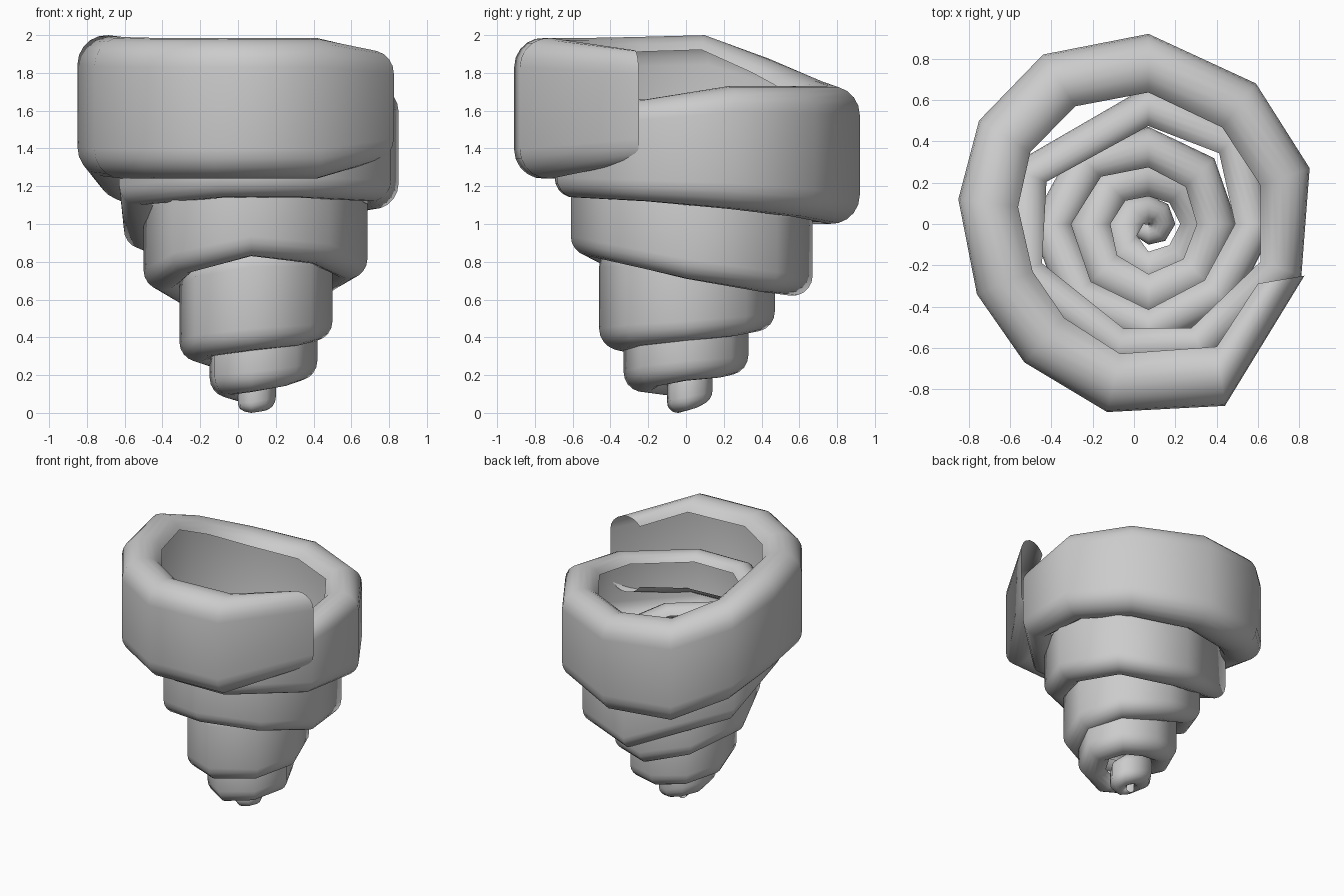
import bpy
import bmesh
from math import atan2, cos, sin, hypot, pi, radians
from mathutils import Vector

default_cube = bpy.data.objects.get("Cube")
if default_cube:
    bpy.data.objects.remove(default_cube, do_unlink=True)

AXIS = Vector((0.07, 0.0))

# Mouth whorl, from the open end inward: x, y, bottom, top
mouth_points = [
    (0.825, -0.25, 1.33, 1.92), (0.44, -0.88, 1.24, 1.985),
    (-0.13, -0.91, 1.24, 1.985), (-0.53, -0.67, 1.24, 1.985),
    (-0.76, -0.34, 1.24, 1.99), (-0.85, 0.12, 1.25, 2.0),
    (-0.75, 0.5, 1.13, 1.88), (-0.44, 0.82, 1.0, 1.76),
    (0.07, 0.92, 1.0, 1.73), (0.59, 0.68, 1.04, 1.73),
    (0.85, 0.27, 1.08, 1.73), (0.81, -0.25, 1.12, 1.66),
]

# Lower whorls: eighth turns since the last entry, radius, bottom, height
lower_keys = [
    (1.5, 0.74, 1.14, 0.5), (0.8, 0.715, 1.14, 0.5), (1.25, 0.745, 1.1, 0.5),
    (0.95, 0.73, 0.87, 0.5), (1.5, 0.67, 0.62, 0.5), (1, 0.68, 0.64, 0.5),
    (1, 0.615, 0.71, 0.5), (1, 0.58, 0.79, 0.5), (1, 0.61, 0.83, 0.5),
    (2, 0.57, 0.65, 0.5), (2, 0.47, 0.43, 0.48), (2, 0.43, 0.38, 0.5),
    (2, 0.46, 0.33, 0.56), (2, 0.38, 0.27, 0.5),
    (2, 0.33, 0.2, 0.42), (2, 0.35, 0.17, 0.36),
    (2, 0.33, 0.11, 0.34), (2, 0.22, 0.08, 0.28),
    (2, 0.14, 0.04, 0.24), (2, 0.13, 0.01, 0.22),
    (2, 0.1, 0.0, 0.2), (2, 0.07, 0.01, 0.18),
]

# Turn of the lips, in degrees, at the first sections of the open end
lip_twist = {0: 28, 1: -15}


def spiral_stations():
    """Angle, radius, bottom and height of each section along the coil."""
    stations = []
    for x, y, bottom, top in mouth_points:
        angle = atan2(y - AXIS.y, x - AXIS.x)
        while stations and angle > stations[-1][0]:
            angle -= 2 * pi
        stations.append((angle, hypot(x - AXIS.x, y - AXIS.y), bottom, top - bottom))
    angle = -2 * pi
    for eighths, radius, bottom, height in lower_keys:
        angle -= eighths * pi / 4
        key = (angle, radius, bottom, height)
        if eighths == 2:
            stations.append(tuple((a + b) / 2 for a, b in zip(stations[-1], key)))
        stations.append(key)
    return stations


def lip_profile(radius, height, steps=8, sweep=radians(150)):
    """Inward offset and height of a wall with lips rolled in at both edges."""
    depth = min(max(0.208 * height, 0.105), radius / 1.8)
    rise = min(depth, height / 2)
    arc = [(depth * (1 - cos(sweep * i / steps)), rise * (1 - sin(sweep * i / steps)))
           for i in range(steps + 1)]
    lower = [(inward, z) for inward, z in reversed(arc)]
    upper = [(inward, height - z) for inward, z in arc]
    return lower + upper


# Coiled ribbon
bm = bmesh.new()
previous = None
for index, (angle, radius, bottom, height) in enumerate(spiral_stations()):
    ring = []
    edge = AXIS + radius * Vector((cos(angle), sin(angle)))
    lip_angle = angle + radians(lip_twist.get(index, 0))
    inward_dir = -Vector((cos(lip_angle), sin(lip_angle)))
    for inward, z in lip_profile(radius, height):
        point = edge + inward * inward_dir
        ring.append(bm.verts.new((point.x, point.y, bottom + z)))
    if previous:
        for i in range(len(ring) - 1):
            bm.faces.new((ring[i], previous[i], previous[i + 1], ring[i + 1]))
    previous = ring

mesh = bpy.data.meshes.new("spiral_shell")
bm.to_mesh(mesh)
bm.free()
for face in mesh.polygons:
    face.use_smooth = True
shell = bpy.data.objects.new("spiral_shell", mesh)
bpy.context.collection.objects.link(shell)

# Plain grey surface
grey = bpy.data.materials.new("plain_grey")
grey.use_nodes = True
colour = (0.6, 0.6, 0.6, 1.0)
grey.diffuse_color = colour
grey.node_tree.nodes["Principled BSDF"].inputs["Base Color"].default_value = colour
mesh.materials.append(grey)
